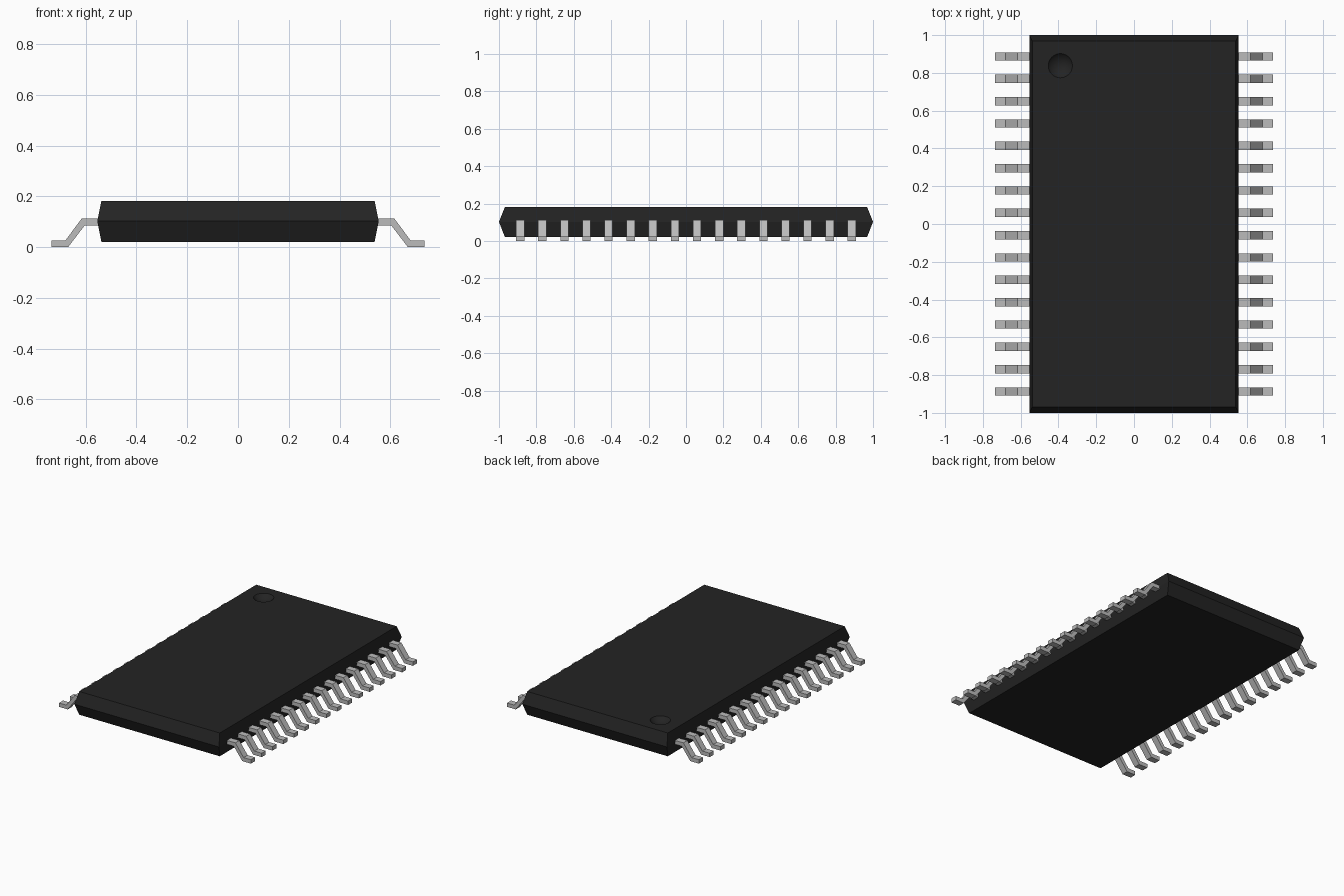
import bpy, bmesh, math

cube = bpy.data.objects.get("Cube")
if cube:
    bpy.data.objects.remove(cube, do_unlink=True)


def material(name, value):
    mat = bpy.data.materials.new(name)
    mat.use_nodes = True
    color = (value, value, value, 1)
    mat.diffuse_color = color
    mat.node_tree.nodes["Principled BSDF"].inputs["Base Color"].default_value = color
    return mat


def add_object(name, bm, mat):
    bmesh.ops.recalc_face_normals(bm, faces=bm.faces)
    mesh = bpy.data.meshes.new(name)
    bm.to_mesh(mesh)
    bm.free()
    mesh.materials.append(mat)
    obj = bpy.data.objects.new(name, mesh)
    bpy.context.collection.objects.link(obj)
    return obj


black = material("black plastic", 0.017)
silver = material("tinned metal", 0.5)

# Package body: three stacked rectangles, widest at the parting line
TOP = 0.182
bm = bmesh.new()
rings = []
for hx, hy, z in ((0.538, 0.968, 0.021), (0.554, 1.0, 0.102), (0.538, 0.968, TOP)):
    rings.append([bm.verts.new((sx * hx, sy * hy, z))
                  for sx, sy in ((-1, -1), (1, -1), (1, 1), (-1, 1))])
bm.faces.new(rings[0])
bm.faces.new(rings[-1])
for low, high in zip(rings, rings[1:]):
    for i in range(4):
        j = (i + 1) % 4
        bm.faces.new((low[i], low[j], high[j], high[i]))
body = add_object("package_body", bm, black)

# Pin-one dimple: a shallow spherical bowl cut into the top
RIM, DEPTH = 0.064, 0.03
radius = (RIM ** 2 + DEPTH ** 2) / (2 * DEPTH)
bm = bmesh.new()
bmesh.ops.create_uvsphere(bm, u_segments=48, v_segments=40, radius=radius)
bmesh.ops.translate(bm, verts=bm.verts, vec=(-0.39, 0.838, TOP - DEPTH + radius))
cutter = add_object("dimple_cutter", bm, black)
cutter.hide_render = True
cut = body.modifiers.new("dimple", 'BOOLEAN')
cut.operation = 'DIFFERENCE'
cut.solver = 'EXACT'
cut.object = cutter
bpy.ops.object.select_all(action='DESELECT')
bpy.context.view_layer.objects.active = body
body.select_set(True)
bpy.ops.object.modifier_apply(modifier=cut.name)
bpy.data.objects.remove(cutter, do_unlink=True)
bpy.ops.object.shade_smooth_by_angle(angle=math.radians(20))

# Gull-wing leads: one profile extruded along y, repeated and mirrored
PROFILE = ((0.54, 0.112), (0.616, 0.112), (0.679, 0.027), (0.735, 0.027),
           (0.735, 0.0), (0.669, 0.0), (0.604, 0.085), (0.54, 0.085))
COUNT, PITCH, WIDTH = 16, 0.1182, 0.044


def add_leads(name, side):
    bm = bmesh.new()
    for n in range(COUNT):
        y = (n - (COUNT - 1) / 2) * PITCH - WIDTH / 2
        face = bm.faces.new([bm.verts.new((side * x, y, z)) for x, z in PROFILE])
        swept = bmesh.ops.extrude_face_region(bm, geom=[face], use_keep_orig=True)
        moved = [v for v in swept["geom"] if isinstance(v, bmesh.types.BMVert)]
        bmesh.ops.translate(bm, verts=moved, vec=(0, WIDTH, 0))
    add_object(name, bm, silver)


add_leads("left_leads", 1)
add_leads("right_leads", -1)
